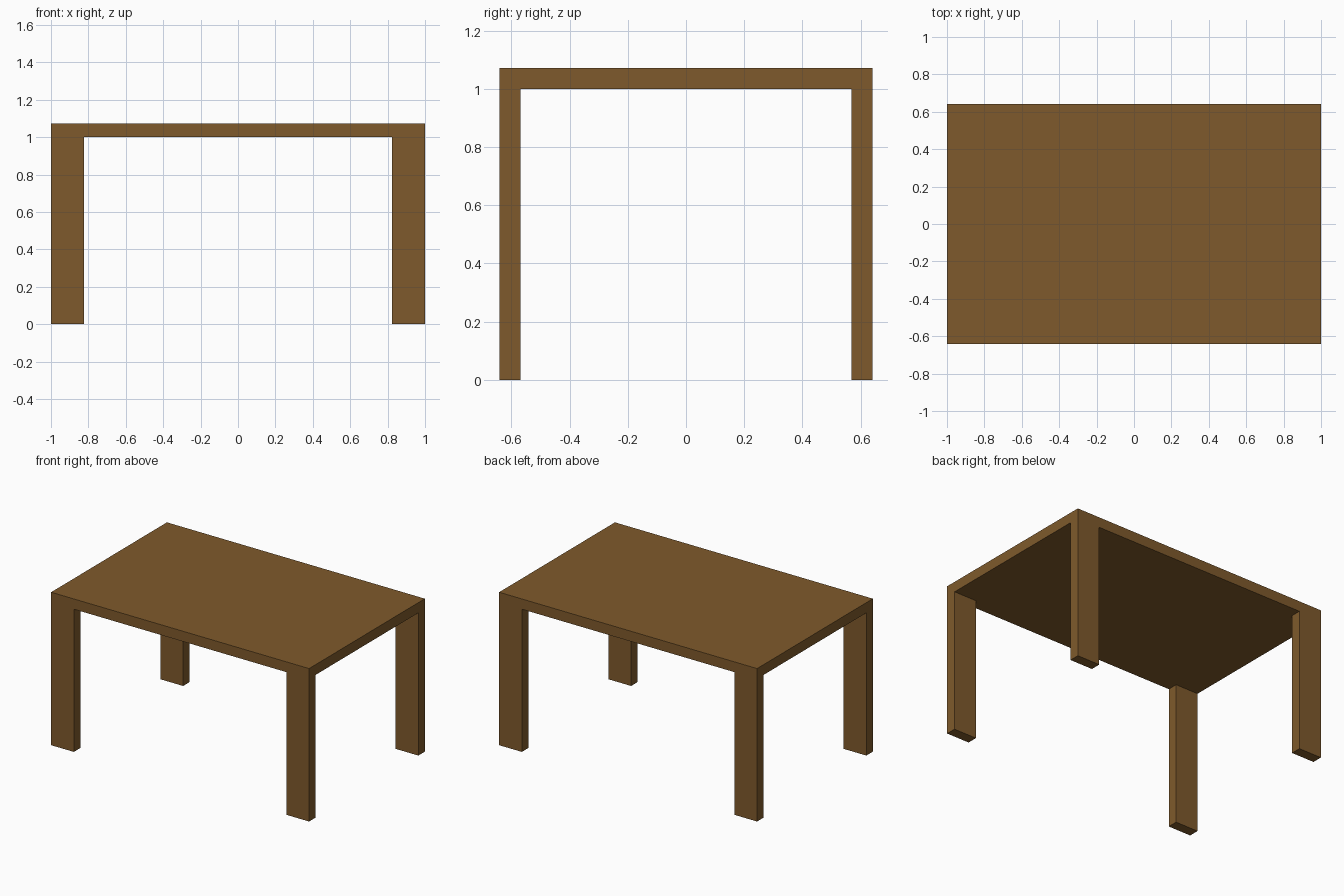
import bpy, bmesh

if "Cube" in bpy.data.objects:
    bpy.data.objects.remove(bpy.data.objects["Cube"])

HALF_X, HALF_Y = 1.0, 0.641          # table top half sizes
LEG_X, LEG_Y = 0.176, 0.072          # leg cross-section
UNDER, TOP = 1.0, 1.072              # underside and upper surface heights

wood = bpy.data.materials.new("brown wood")
wood.diffuse_color = (0.212, 0.102, 0.025, 1)
wood.use_nodes = True
wood.node_tree.nodes["Principled BSDF"].inputs["Base Color"].default_value = wood.diffuse_color

# Table top: a slab cut along the inner leg lines
bm = bmesh.new()
bmesh.ops.create_cube(bm, size=1)
for v in bm.verts:
    v.co = (v.co.x * 2 * HALF_X, v.co.y * 2 * HALF_Y, TOP if v.co.z > 0 else UNDER)
for s in (-1, 1):
    for cut, axis in (((s * (HALF_X - LEG_X), 0, 0), (1, 0, 0)),
                      ((0, s * (HALF_Y - LEG_Y), 0), (0, 1, 0))):
        bmesh.ops.bisect_plane(bm, geom=bm.verts[:] + bm.edges[:] + bm.faces[:],
                               plane_co=cut, plane_no=axis)

# Legs: pull the four underside corner faces down to the floor
bm.normal_update()
corners = []
for f in bm.faces:
    c = f.calc_center_median()
    if f.normal.z < -0.9 and abs(c.x) > HALF_X - LEG_X and abs(c.y) > HALF_Y - LEG_Y:
        corners.append(f)
for f in corners:
    new = bmesh.ops.extrude_discrete_faces(bm, faces=[f])["faces"][0]
    for v in new.verts:
        v.co.z = 0

bmesh.ops.remove_doubles(bm, verts=bm.verts[:], dist=1e-5)
bmesh.ops.recalc_face_normals(bm, faces=bm.faces[:])
mesh = bpy.data.meshes.new("table")
bm.to_mesh(mesh)
bm.free()
mesh.materials.append(wood)
bpy.context.collection.objects.link(bpy.data.objects.new("table", mesh))
